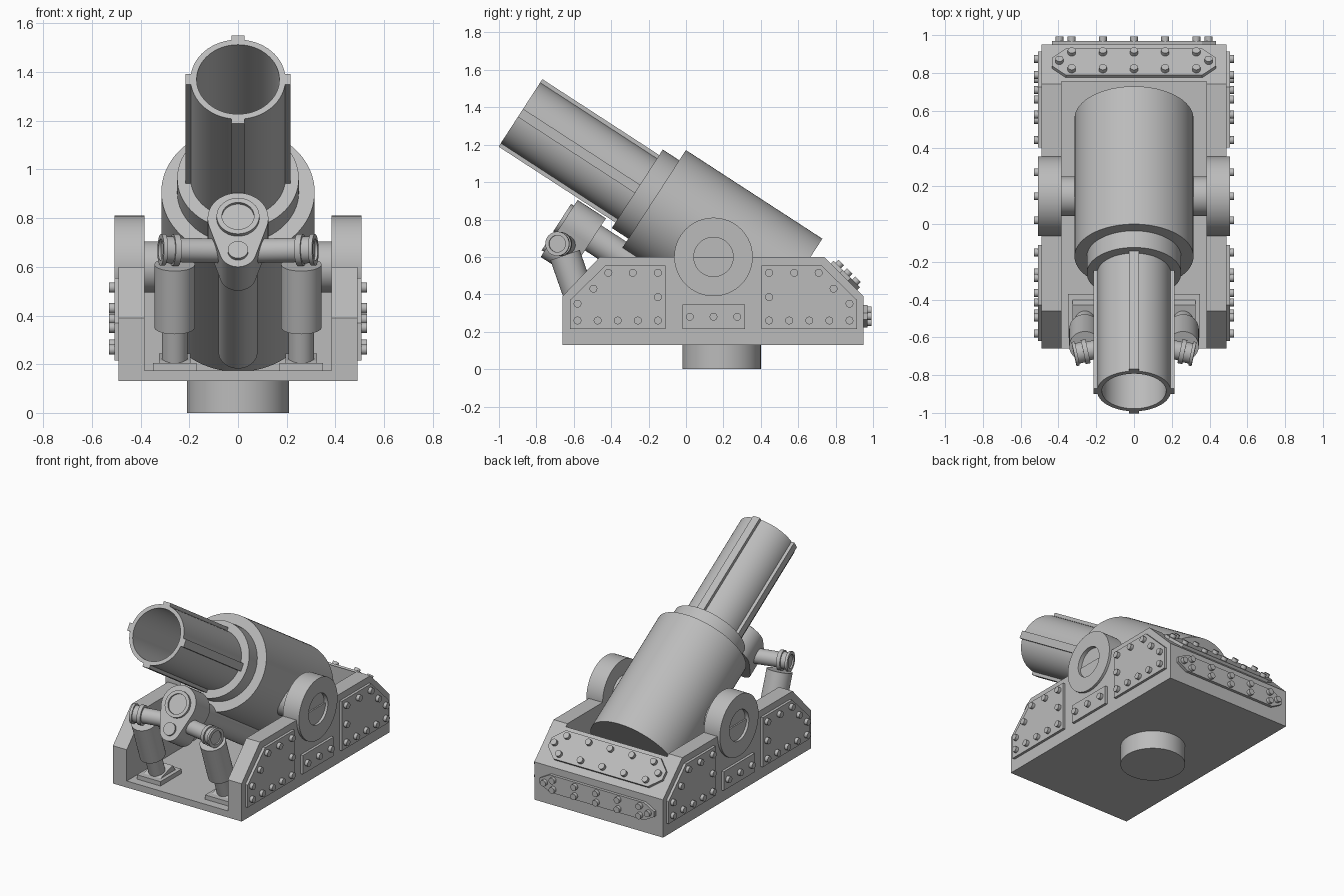
import bpy, bmesh, math
from mathutils import Matrix, Vector

if "Cube" in bpy.data.objects:
    bpy.data.objects.remove(bpy.data.objects["Cube"], do_unlink=True)

GREY = (0.5, 0.5, 0.5, 1)
iron = bpy.data.materials.new("iron grey")
iron.use_nodes = True
iron.diffuse_color = GREY
iron.node_tree.nodes["Principled BSDF"].inputs["Base Color"].default_value = GREY


def finish(name, bm, smooth=False):
    bmesh.ops.recalc_face_normals(bm, faces=bm.faces)
    mesh = bpy.data.meshes.new(name)
    bm.to_mesh(mesh)
    bm.free()
    mesh.materials.append(iron)
    obj = bpy.data.objects.new(name, mesh)
    bpy.context.collection.objects.link(obj)
    if smooth:
        bpy.ops.object.select_all(action='DESELECT')
        obj.select_set(True)
        bpy.context.view_layer.objects.active = obj
        bpy.ops.object.shade_smooth_by_angle(angle=math.radians(30))
    return obj


def prism(name, points, low, high, frame=Matrix(), smooth=False):
    """Extrude a flat outline along the z axis of a frame."""
    bm = bmesh.new()
    a, b = [[bm.verts.new(frame @ Vector((x, y, z))) for x, y in points] for z in (low, high)]
    bm.faces.new(a)
    bm.faces.new(b)
    for i in range(len(points)):
        j = (i + 1) % len(points)
        bm.faces.new((a[i], a[j], b[j], b[i]))
    return finish(name, bm, smooth)


def lathe(name, profile, frame=Matrix(), sides=64):
    """Spin (radius, height) points around the z axis of a frame, capping both ends."""
    bm = bmesh.new()
    rings = []
    for r, z in profile:
        rings.append([bm.verts.new(frame @ Vector((r * math.cos(k * math.tau / sides),
                                                   r * math.sin(k * math.tau / sides), z)))
                      for k in range(sides)])
    for a, b in zip(rings, rings[1:]):
        for i in range(sides):
            j = (i + 1) % sides
            bm.faces.new((a[i], a[j], b[j], b[i]))
    bm.faces.new(rings[0])
    bm.faces.new(rings[-1])
    return finish(name, bm, True)


def bolts(name, spots, frame, height=0.04):
    bm = bmesh.new()
    for x, y in spots:
        bmesh.ops.create_cone(bm, cap_ends=True, segments=16, radius1=0.021, radius2=0.021,
                              depth=abs(height), matrix=frame @ Matrix.Translation((x, y, height / 2)))
    return finish(name, bm, True)


def rect(x0, x1, y0, y1):
    return [(x0, y0), (x1, y0), (x1, y1), (x0, y1)]


def between(start, end):
    """Frame at start whose z axis points to end."""
    start, end = Vector(start), Vector(end)
    turn = (end - start).to_track_quat('Z', 'Y').to_matrix().to_4x4()
    return Matrix.Translation(start) @ turn


SIDE = Matrix(((0, 0, 1, 0), (1, 0, 0, 0), (0, 1, 0, 0), (0, 0, 0, 1)))
SIDES = (("left", 1), ("right", -1))

# Carriage: pedestal, floor, stepped walls and rear block
lathe("pedestal", [(0.21, 0), (0.21, 0.14)], Matrix.Translation((0, 0.19, 0)))
prism("floor", rect(-0.66, 0.95, 0.13, 0.175), -0.385, 0.385, SIDE)
wall = [(-0.66, 0.13), (0.95, 0.13), (0.95, 0.39), (0.74, 0.6), (-0.46, 0.6), (-0.66, 0.39)]
for side, s in SIDES:
    prism(side + "_wall", wall, s * 0.385, s * 0.49, SIDE)
prism("rear_block", [(0.755, 0.13), (0.95, 0.13), (0.95, 0.39), (0.755, 0.585)], -0.385, 0.385, SIDE)

# Riveted side armour, the rear plate mirrors the front one
MID = 0.147
plate = [(-0.62, 0.215), (-0.11, 0.215), (-0.11, 0.555), (-0.43, 0.555), (-0.62, 0.37)]
rivets = [(-0.58 + 0.1075 * i, 0.26) for i in range(5)]
rivets += [(-0.15, 0.385), (-0.15, 0.515), (-0.285, 0.515), (-0.415, 0.515), (-0.495, 0.43), (-0.58, 0.35)]


def flip(points):
    return [(2 * MID - y, z) for y, z in points]


for side, s in SIDES:
    prism(side + "_front_plate", plate, s * 0.49, s * 0.508, SIDE)
    prism(side + "_rear_plate", flip(plate), s * 0.49, s * 0.508, SIDE)
    prism(side + "_middle_plate", rect(-0.02, 0.315, 0.215, 0.345), s * 0.49, s * 0.508, SIDE)
    spots = rivets + flip(rivets) + [(MID + d, 0.28) for d in (-0.127, 0, 0.127)]
    bolts(side + "_side_bolts", spots, Matrix.Translation((s * 0.49, 0, 0)) @ SIDE, s * 0.04)

# Riveted rear armour on the slope and on the back face
def rear_armour(name, frame, half, row):
    cut = half * 0.3
    corner = [(0.435, cut), (0.36, half)]
    outline = corner + [(-x, y) for x, y in reversed(corner)]
    outline += [(x, -y) for x, y in reversed(outline)]
    prism(name + "_plate", outline, 0, 0.02, frame)
    spots = [(x * 0.165, y) for x in range(-2, 3) for y in (-row, row)]
    bolts(name + "_bolts", spots + [(-0.395, 0), (0.395, 0)], frame, 0.043)


rear_armour("slope", Matrix.Translation((0, 0.845, 0.495)) @ Matrix.Rotation(math.radians(-45), 4, 'X'), 0.1, 0.063)
rear_armour("back", Matrix.Translation((0, 0.95, 0.283)) @ Matrix.Rotation(math.radians(-90), 4, 'X'), 0.06, 0.032)

# Barrel, measured backwards from the muzzle
GUN = Matrix.Translation((0, -0.885, 1.37)) @ Matrix.Rotation(math.radians(57), 4, 'X')
lathe("barrel", [(0.195, -1.0), (0.195, 0), (0.17, 0), (0.17, -1.1)], GUN)
lathe("collar", [(0.25, -0.9), (0.25, -0.745), (0.19, -0.745)], GUN)
lathe("breech_sleeve", [(0.315, -1.72), (0.315, -0.85), (0.2, -0.85)], GUN, 80)
for i, label in enumerate(("left", "top", "right", "bottom")):
    prism(label + "_rib", rect(0.18, 0.215, -0.026, 0.026), -0.8, 0,
          GUN @ Matrix.Rotation(i * math.pi / 2, 4, 'Z'))

# Trunnions with recessed bearing rings
for side, s in SIDES:
    pivot = between((0, MID, 0.6), (s, MID, 0.6))
    lathe(side + "_trunnion", [(0.105, 0.2), (0.105, 0.4)], pivot)
    lathe(side + "_bearing", [(0.21, 0.385), (0.21, 0.508), (0.105, 0.508), (0.105, 0.48)], pivot)

# Teardrop bracket under the barrel
TOP, LOW, BIG, SMALL = -0.349, -0.512, 0.125, 0.075
lean = math.asin((BIG - SMALL) / (TOP - LOW))
arc = [(BIG * math.cos(t), TOP + BIG * math.sin(t))
       for t in (-lean + k * (math.pi + 2 * lean) / 24 for k in range(25))]
arc += [(SMALL * math.cos(t), LOW + SMALL * math.sin(t))
        for t in (math.pi + lean + k * (math.pi - 2 * lean) / 16 for k in range(17))]
prism("bracket", arc, -0.69, -0.51, GUN, True)
upper = GUN @ Matrix.Translation((0, TOP, 0))
lathe("bracket_ring", [(0.088, -0.52), (0.088, -0.492), (0.066, -0.492), (0.066, -0.505)], upper, 40)
lathe("recoil_cylinder", [(0.08, -1.52), (0.08, -0.68)], upper, 40)
lathe("bracket_pin", [(0.042, -0.52), (0.042, -0.495)], GUN @ Matrix.Translation((0, LOW, 0)), 32)

# Cross arms, elevating struts and their feet
for side, s in SIDES:
    arm = between((0, -0.62, 0.665), (s * 0.3, -0.685, 0.67))
    lathe(side + "_arm", [(0.05, 0), (0.05, 0.25), (0.065, 0.25), (0.065, 0.275), (0.055, 0.275),
                          (0.055, 0.308), (0.065, 0.308), (0.065, 0.325), (0.045, 0.325), (0.045, 0.315)], arm, 40)
    strut = between((s * 0.26, -0.5, 0.19), (s * 0.26, -0.668, 0.67))
    lathe(side + "_strut", [(0.053, 0), (0.053, 0.17), (0.083, 0.17), (0.083, 0.445)], strut, 40)
    prism(side + "_foot", rect(-0.6, -0.37, 0.175, 0.205), s * 0.17, s * 0.35, SIDE)
    prism(side + "_foot_wedge", [(-0.57, 0.2), (-0.4, 0.2), (-0.43, 0.245), (-0.54, 0.215)],
          s * 0.195, s * 0.325, SIDE)
